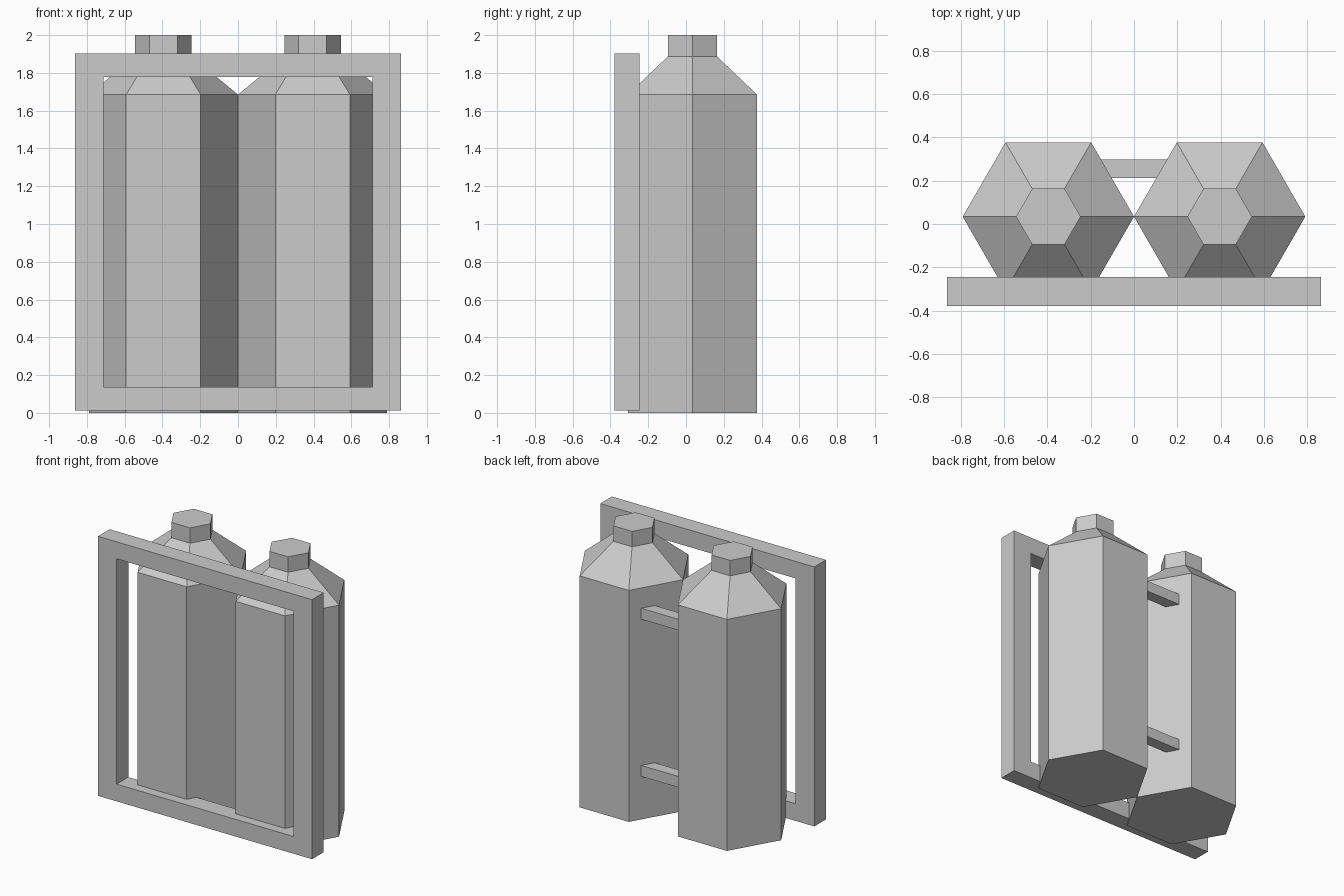
import bpy, bmesh
from math import cos, sin, pi

if "Cube" in bpy.data.objects:
    bpy.data.objects.remove(bpy.data.objects["Cube"])


def make_object(name, bm):
    bmesh.ops.recalc_face_normals(bm, faces=bm.faces[:])
    mesh = bpy.data.meshes.new(name)
    bm.to_mesh(mesh)
    bm.free()
    obj = bpy.data.objects.new(name, mesh)
    bpy.context.collection.objects.link(obj)
    return obj


def tank(name, cx, cy, profile, sides=6):
    """Closed prism swept through (radius, height) rings."""
    bm = bmesh.new()
    rings = [[bm.verts.new((cx + r * cos(2 * pi * i / sides),
                            cy + r * sin(2 * pi * i / sides), z))
              for i in range(sides)] for r, z in profile]
    for a, b in zip(rings, rings[1:]):
        for i in range(sides):
            j = (i + 1) % sides
            bm.faces.new((a[i], a[j], b[j], b[i]))
    bm.faces.new(rings[0])
    bm.faces.new(rings[-1])
    return make_object(name, bm)


def box(name, x, y, z):
    bm = bmesh.new()
    bmesh.ops.create_cube(bm, size=1)
    for v in bm.verts:
        v.co = [lo + (c + 0.5) * (hi - lo) for c, (lo, hi) in zip(v.co, (x, y, z))]
    return make_object(name, bm)


def frame(name, outer, inner, y0, y1):
    """Rectangular ring; outer and inner are (half width, bottom, top)."""
    bm = bmesh.new()
    loops = []
    for w, lo, hi in (outer, inner):
        loops.append([bm.verts.new((x, y0, z))
                      for x, z in ((-w, lo), (w, lo), (w, hi), (-w, hi))])
    o, n = loops
    faces = [bm.faces.new((o[i], o[(i + 1) % 4], n[(i + 1) % 4], n[i]))
             for i in range(4)]
    ext = bmesh.ops.extrude_face_region(bm, geom=faces, use_keep_orig=True)
    for g in ext["geom"]:
        if isinstance(g, bmesh.types.BMVert):
            g.co.y = y1
    return make_object(name, bm)


# Twin hexagonal tanks with sloped shoulder and cap
profile = [(0.395, 0), (0.395, 1.685), (0.149, 1.888), (0.149, 2.0)]
for side, sx in (("left", -1), ("right", 1)):
    tank(side + "_tank", sx * 0.395, 0.034, profile)

# Carrying frame at the front
frame("front_frame", (0.862, 0.013, 1.902), (0.712, 0.138, 1.778), -0.379, -0.245)

# Rear crossbars joining the tanks
for level, z in (("lower", 0.353), ("upper", 1.497)):
    box(level + "_crossbar", (-0.2, 0.2), (0.212, 0.298), (z - 0.04, z + 0.04))
